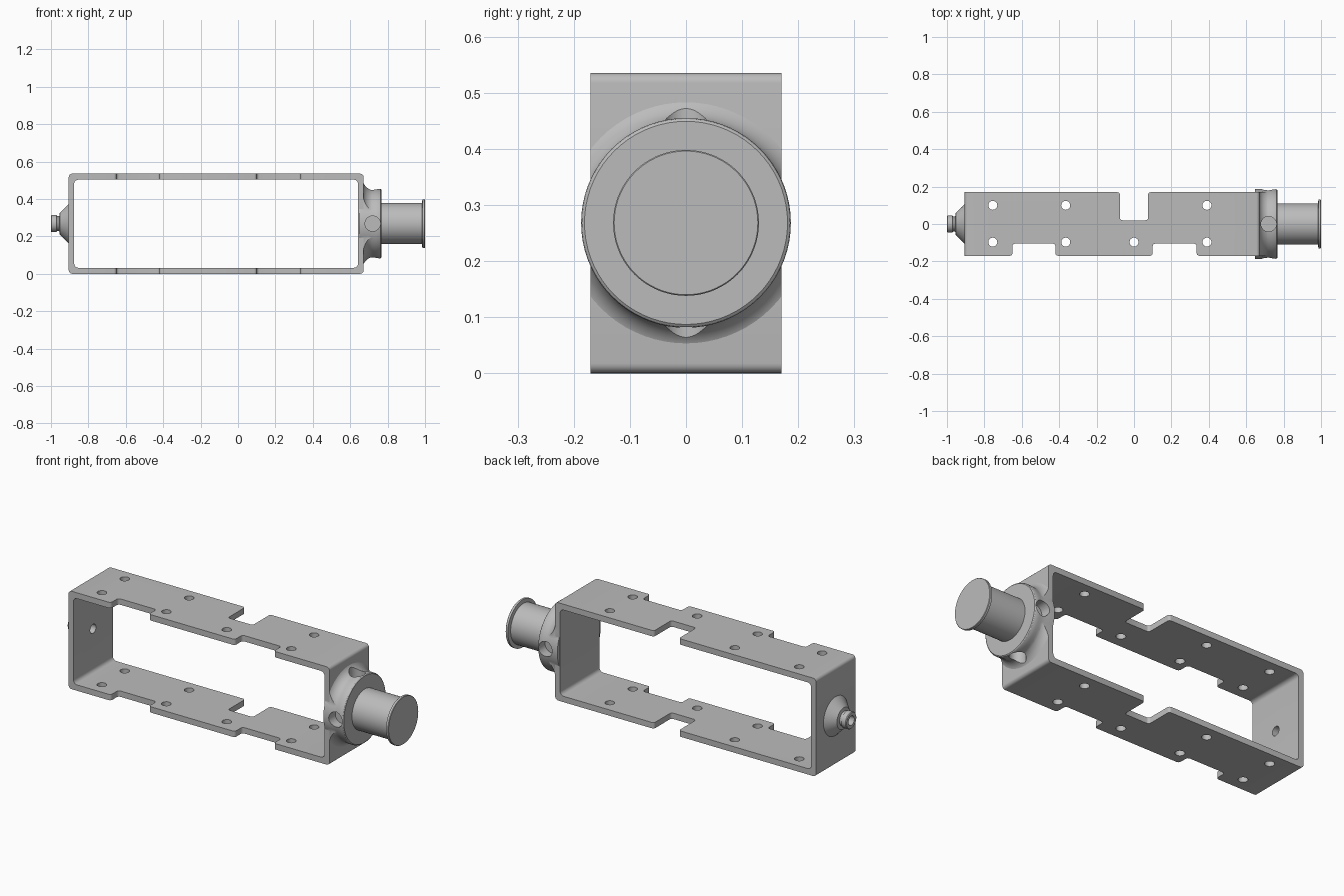
import bpy, bmesh
from math import pi, sin, cos, radians
from mathutils import Matrix, Vector

MID = 0.268      # height of the spindle axis
HALF = 0.17      # half depth of the frame

if "Cube" in bpy.data.objects:
    bpy.data.objects.remove(bpy.data.objects["Cube"])

grey = bpy.data.materials.new("machined_grey")
grey.use_nodes = True
grey.diffuse_color = (0.5, 0.5, 0.5, 1)
grey.node_tree.nodes["Principled BSDF"].inputs["Base Color"].default_value = (0.5, 0.5, 0.5, 1)


def make(name, bm):
    bmesh.ops.recalc_face_normals(bm, faces=bm.faces)
    me = bpy.data.meshes.new(name)
    bm.to_mesh(me)
    bm.free()
    ob = bpy.data.objects.new(name, me)
    bpy.context.collection.objects.link(ob)
    me.materials.append(grey)
    return ob


def box(name, x0, x1, y0, y1, z0, z1, round_y=0):
    bm = bmesh.new()
    size = Vector((x1 - x0, y1 - y0, z1 - z0))
    centre = Vector((x0 + x1, y0 + y1, z0 + z1)) / 2
    bmesh.ops.create_cube(bm, size=1, matrix=Matrix.Translation(centre) @ Matrix.Diagonal((*size, 1)))
    if round_y:
        along = [e for e in bm.edges if abs(e.verts[0].co.y - e.verts[1].co.y) > 0.1]
        bmesh.ops.bevel(bm, geom=along, offset=round_y, segments=5, profile=0.5, affect='EDGES')
    return make(name, bm)


def cylinder(name, radius, depth, matrix):
    bm = bmesh.new()
    bmesh.ops.create_cone(bm, cap_ends=True, segments=32, radius1=radius, radius2=radius,
                          depth=depth, matrix=matrix)
    return make(name, bm)


def lathe(name, profile, steps=72):
    # turn an (x, radius) profile around the spindle axis
    bm = bmesh.new()
    vs = [bm.verts.new((x, 0, MID + r)) for x, r in profile]
    es = [bm.edges.new(p) for p in zip(vs, vs[1:])]
    bmesh.ops.spin(bm, geom=vs + es, cent=(0, 0, MID), axis=(1, 0, 0), angle=2 * pi, steps=steps)
    bmesh.ops.remove_doubles(bm, verts=bm.verts, dist=1e-5)
    return make(name, bm)


def combine(ob, tool, operation='DIFFERENCE'):
    mod = ob.modifiers.new("cut", 'BOOLEAN')
    mod.operation = operation
    mod.solver = 'EXACT'
    mod.object = tool
    bpy.context.view_layer.objects.active = ob
    bpy.ops.object.modifier_apply(modifier=mod.name)
    bpy.data.objects.remove(tool)


# Rectangular frame with rounded corners
frame = box("frame", -0.905, 0.672, -HALF, HALF, 0, 0.535, 0.018)
combine(frame, box("opening", -0.876, 0.642, -1, 1, 0.032, 0.503, 0.022))

# Notches through both plates
for x0, x1, y0, y1 in [(-0.65, -0.42, -1, -0.105), (0.1, 0.335, -1, -0.105), (-0.075, 0.075, 0.02, 1)]:
    combine(frame, box("notch", x0, x1, y0, y1, -1, 1))

# Round the upright notch corners
bm = bmesh.new()
bm.from_mesh(frame.data)
corners = [e for e in bm.edges
           if 0.02 < e.calc_length() < 0.1 and e.calc_face_angle(0) > 1
           and abs(e.verts[0].co.z - e.verts[1].co.z) > 0.02
           and -0.7 < e.verts[0].co.x < 0.4]
bmesh.ops.bevel(bm, geom=corners, offset=0.014, segments=4, profile=0.5, affect='EDGES')
bm.to_mesh(frame.data)
bm.free()

# Bolt holes through both plates
holes = [(x, y) for x in (-0.755, -0.365, 0.39) for y in (0.1, -0.097)] + [(0, -0.097)]
for x, y in holes:
    combine(frame, cylinder("bolt_hole", 0.024, 2, Matrix.Translation((x, y, 0))))

# Bore through the left end wall
turn = Matrix.Rotation(pi / 2, 4, 'Y')
combine(frame, cylinder("bore", 0.025, 0.2, Matrix.Translation((-0.9, 0, MID)) @ turn))

# Flared hub, trimmed to the frame depth, with a round barrel
arc = [(0.722 - 0.056 * cos(a), 0.24 - 0.056 * sin(a))
       for a in (radians(20 + 70 * i / 10) for i in range(11))]
hub = lathe("hub", [(0.65, 0), (0.65, arc[0][1])] + arc + [(0.722, 0)])
combine(hub, box("trim", 0, 1, -HALF, HALF, -1, 1), 'INTERSECT')
barrel = lathe("barrel", [(0.647, 0), (0.647, 0.187), (0.68, 0.187), (0.7, 0.185), (0.722, 0.185),
                          (0.737, 0.187), (0.758, 0.187), (0.763, 0.185), (0.766, 0.181), (0.766, 0)])
combine(hub, barrel, 'UNION')

# Four radial sockets in the hub
for i in range(4):
    place = (Matrix.Translation((0.72, 0, MID)) @ Matrix.Rotation(i * pi / 2, 4, 'X')
             @ Matrix.Translation((0, 0, 0.23)))
    combine(hub, cylinder("socket", 0.041, 0.2, place))

# Spindle with its end flange
spindle = lathe("spindle", [(0.75, 0), (0.75, 0.11), (0.983, 0.11), (0.986, 0.13),
                            (0.998, 0.13), (1, 0.128), (1, 0)])

# Hollow nozzle on the left end
nozzle = lathe("nozzle", [(-0.89, 0.025), (-0.89, 0.106), (-0.905, 0.106), (-0.953, 0.058),
                          (-0.956, 0.04), (-0.968, 0.04), (-0.971, 0.046), (-0.996, 0.046),
                          (-1, 0.042), (-1, 0.025), (-0.89, 0.025)], 48)

# Smooth the curves, keep the edges crisp
bpy.ops.object.select_all(action='DESELECT')
for ob in (frame, hub, spindle, nozzle):
    ob.select_set(True)
bpy.context.view_layer.objects.active = frame
bpy.ops.object.shade_smooth_by_angle(angle=radians(30))
